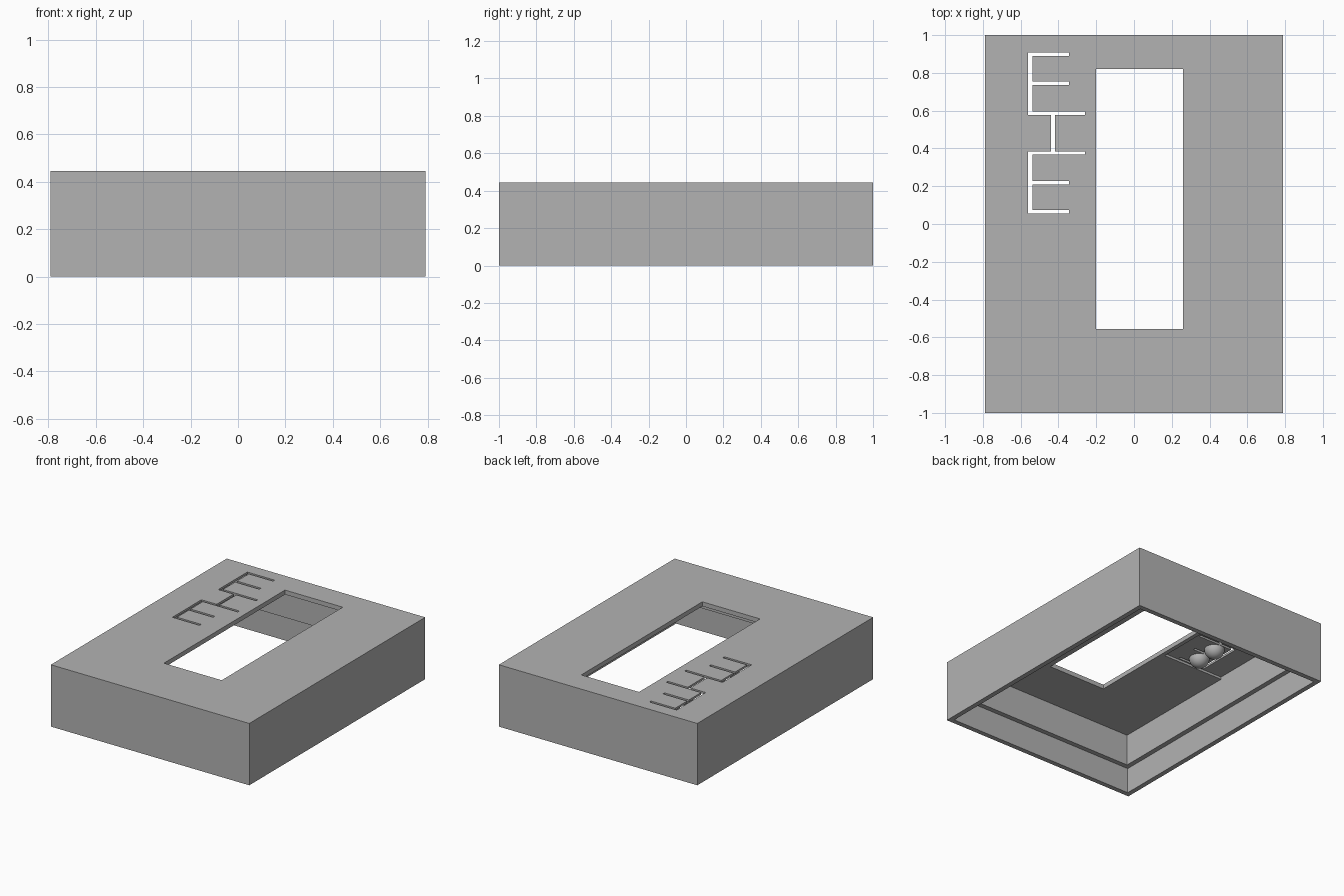
import bpy, bmesh
from mathutils import Matrix, Vector

if "Cube" in bpy.data.objects:
    bpy.data.objects.remove(bpy.data.objects["Cube"])

grey = bpy.data.materials.new("grey_plastic")
grey.diffuse_color = (0.45, 0.45, 0.45, 1)
grey.use_nodes = True
grey.node_tree.nodes["Principled BSDF"].inputs["Base Color"].default_value = grey.diffuse_color


def add_mesh(name, bm):
    mesh = bpy.data.meshes.new(name)
    bm.to_mesh(mesh)
    bm.free()
    mesh.materials.append(grey)
    obj = bpy.data.objects.new(name, mesh)
    bpy.context.collection.objects.link(obj)
    return obj


def box(name, x0, x1, y0, y1, z0, z1):
    bm = bmesh.new()
    size = Matrix.Diagonal((x1 - x0, y1 - y0, z1 - z0, 1))
    mid = Vector(((x0 + x1) / 2, (y0 + y1) / 2, (z0 + z1) / 2))
    bmesh.ops.create_cube(bm, size=1, matrix=Matrix.Translation(mid) @ size)
    return add_mesh(name, bm)


def cut(target, *bounds):
    cutter = box("cutter", *bounds)
    cutter.hide_render = True
    mod = target.modifiers.new("cut", 'BOOLEAN')
    mod.operation = 'DIFFERENCE'
    mod.solver = 'EXACT'
    mod.object = cutter
    bpy.context.view_layer.objects.active = target
    bpy.ops.object.modifier_apply(modifier=mod.name)
    bpy.data.objects.remove(cutter)


W, L, H = 0.79, 1.0, 0.445
CEIL, POCKET = 0.413, 0.43     # underside of the lid, underside of the thin key area
MID = 0.481                    # mirror line of the two key groups

# Open-bottomed case with a stepped inner wall
case = box("case", -W, W, -L, L, 0, H)
cut(case, -W + 0.07, W - 0.07, -L + 0.07, L - 0.07, -0.1, CEIL)
cut(case, -W + 0.035, W - 0.035, -L + 0.035, L - 0.035, -0.1, 0.185)

# Thinned area under the keys, and the display window
cut(case, -W + 0.07, -0.23, 0.045, 0.917, 0.3, POCKET)
cut(case, -0.2, 0.26, -0.557, 0.82, 0.3, 0.6)

# Key slots: a spine with three arms on each side, joined by a bridge slot
slots = [(-0.561, -0.537, 0.096, 0.426),
         (-0.561, -0.344, 0.408, 0.426),
         (-0.561, -0.344, 0.254, 0.273),
         (-0.561, -0.259, 0.096, 0.114)]
for side in (1, -1):
    for x0, x1, a, b in slots:
        y0, y1 = sorted((MID + side * a, MID + side * b))
        cut(case, x0, x1, y0, y1, 0.3, 0.6)
cut(case, -0.439, -0.418, MID - 0.105, MID + 0.105, 0.3, 0.6)

# Domed pushers under the four key tongues
for i, dy in enumerate((-0.34, -0.183, 0.183, 0.34)):
    bm = bmesh.new()
    bmesh.ops.create_uvsphere(bm, u_segments=32, v_segments=16, radius=0.068)
    bmesh.ops.bisect_plane(bm, geom=bm.verts[:] + bm.edges[:] + bm.faces[:],
                           plane_co=(0, 0, 0.003), plane_no=(0, 0, 1), clear_outer=True)
    bmesh.ops.holes_fill(bm, edges=[e for e in bm.edges if e.is_boundary])
    for f in bm.faces:
        f.smooth = len(f.verts) <= 4
    dome = add_mesh(f"key_pusher_{i + 1}", bm)
    dome.location = (-0.45, MID + dy, POCKET)
